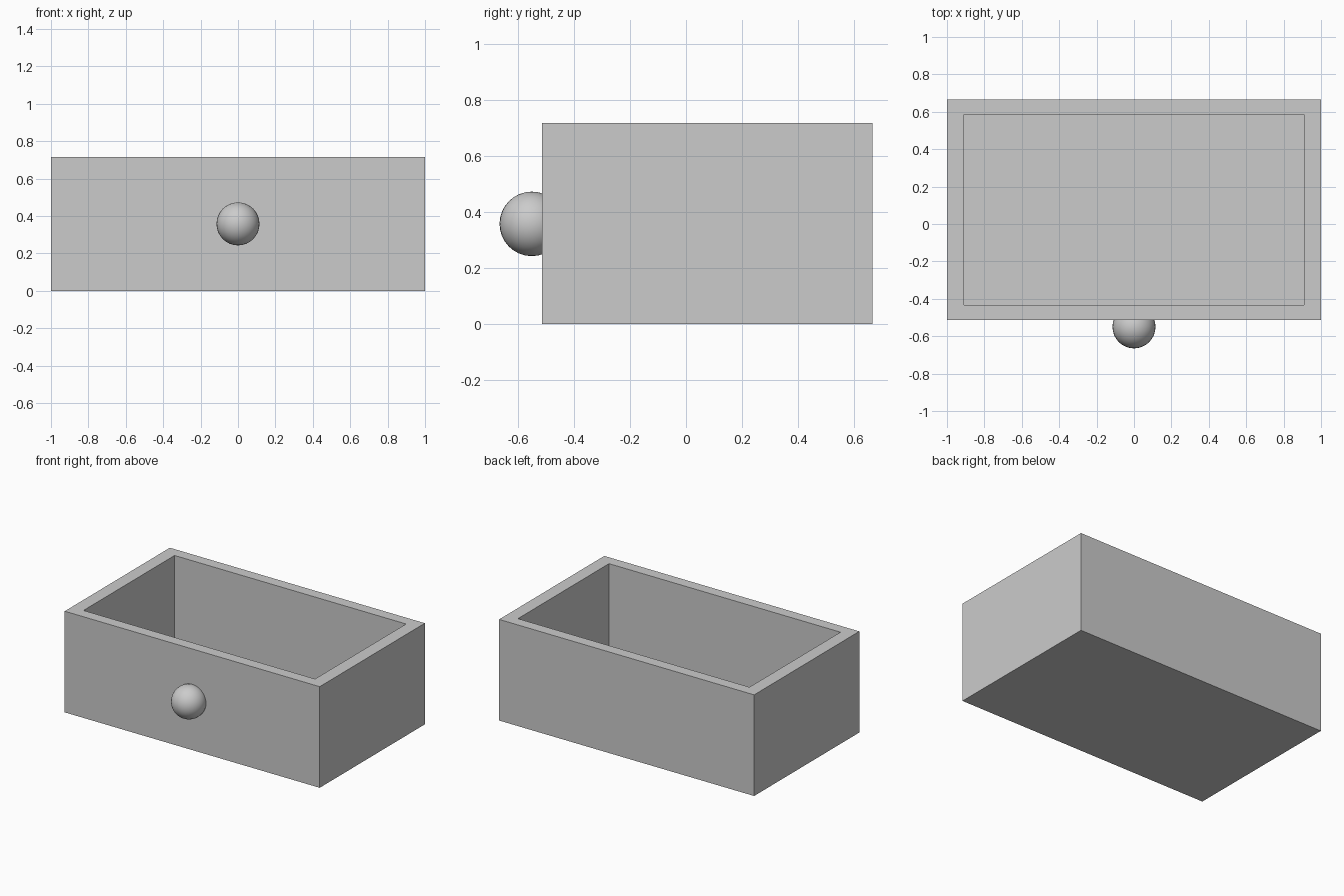
import bpy, bmesh
from mathutils import Matrix, Vector

if "Cube" in bpy.data.objects:
    bpy.data.objects.remove(bpy.data.objects["Cube"])

X, Y0, Y1, H = 1.0, -0.513, 0.665, 0.717      # outer box extents
WALL_X, WALL_Y, FLOOR = 0.092, 0.079, 0.08    # thicknesses


def add_object(name, bm):
    mesh = bpy.data.meshes.new(name)
    bm.to_mesh(mesh)
    bm.free()
    ob = bpy.data.objects.new(name, mesh)
    bpy.context.collection.objects.link(ob)
    return ob


# Drawer box: block with its top inset to a rim, then pushed down to the floor
bm = bmesh.new()
size = Matrix.Diagonal((2 * X, Y1 - Y0, H, 1))
centre = Vector((0, (Y0 + Y1) / 2, H / 2))
bmesh.ops.create_cube(bm, size=1, matrix=Matrix.Translation(centre) @ size)
top = max(bm.faces, key=lambda f: f.calc_center_median().z)
bmesh.ops.inset_individual(bm, faces=[top], thickness=0.05)
for v in top.verts:
    v.co.x = (X - WALL_X) * (1 if v.co.x > 0 else -1)
    v.co.y = Y1 - WALL_Y if v.co.y > centre.y else Y0 + WALL_Y
floor = bmesh.ops.extrude_discrete_faces(bm, faces=[top])["faces"][0]
for v in floor.verts:
    v.co.z = FLOOR
bmesh.ops.recalc_face_normals(bm, faces=bm.faces)
add_object("drawer_box", bm)

# Round pull knob set into the front panel
bm = bmesh.new()
bmesh.ops.create_uvsphere(bm, u_segments=32, v_segments=16, radius=0.115,
                          matrix=Matrix.Translation((0, -0.55, 0.358)))
for f in bm.faces:
    f.smooth = True
add_object("knob", bm)
